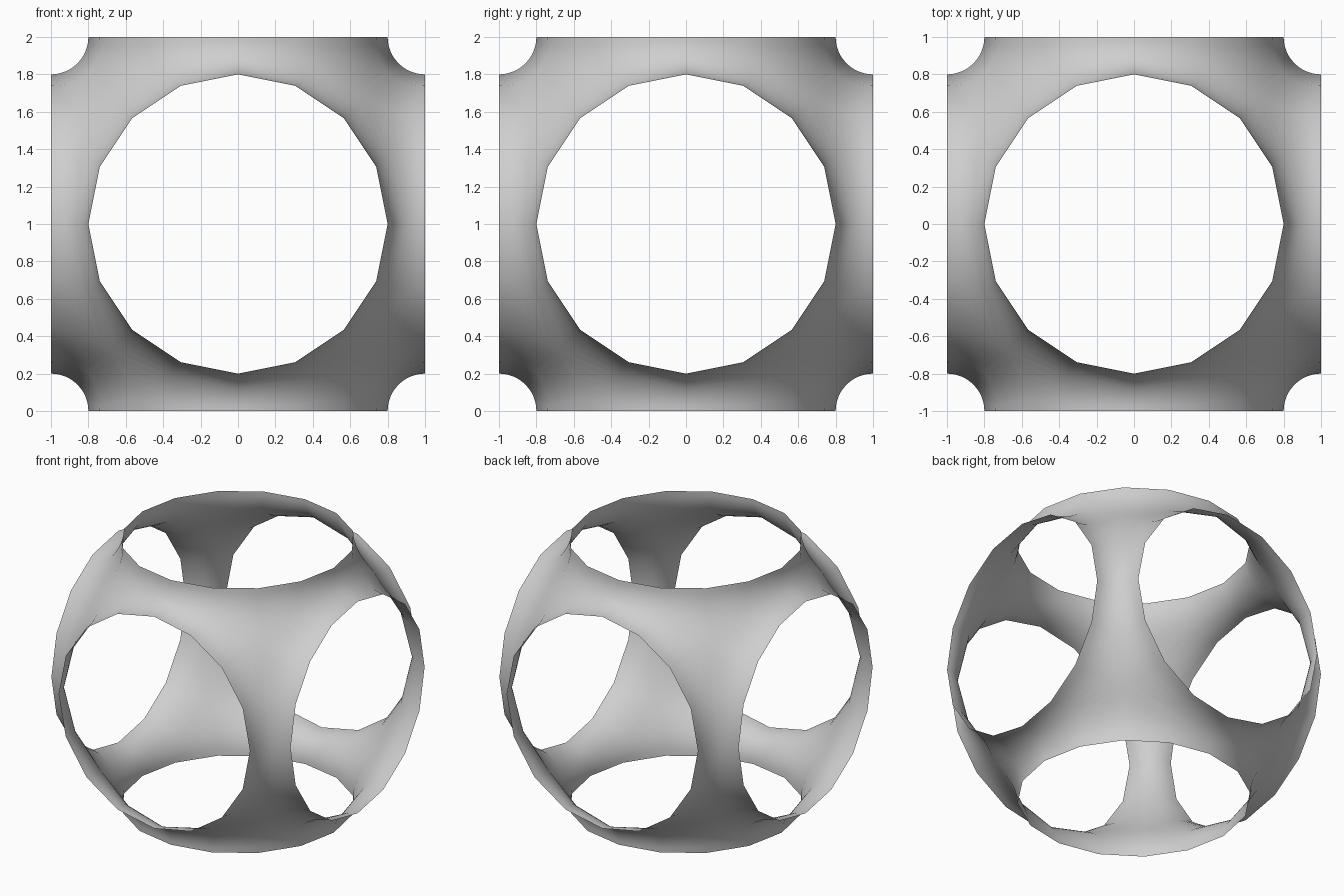
import bpy, bmesh
from math import sin, cos, pi, sqrt
from mathutils import Vector, Matrix

if "Cube" in bpy.data.objects:
    bpy.data.objects.remove(bpy.data.objects["Cube"], do_unlink=True)

HOLE = 0.8                            # radius of the six round openings
NECK = 1 - (1 - HOLE) / sqrt(2)       # narrowest point between two openings
CORNER = 0.672                        # bulge point on the cube diagonals
SIDES = 16
ROWS = 6
HANDLE = 0.346                        # handle ratio of a 45 degree arc


def seam_height(y):
    """Ridge from the neck to the corner bulge, as a Hermite curve."""
    s = y / CORNER
    blend = 3 * s**2 - 2 * s**3
    return NECK + (CORNER - NECK) * blend - 0.5 * CORNER * (s**3 - s**2)


def rib(angle, u):
    """Curved rib from the rim of the top opening down to the ridge."""
    rim = Vector((HOLE * cos(angle), HOLE * sin(angle), 1))
    y = CORNER * sin(angle) / sin(pi / 4)
    h = seam_height(y)
    end = Vector((h, y, h))
    slope = (seam_height(y + 0.001) - seam_height(y - 0.001)) / 0.002
    direction = Vector((1, 0, -1)) + Vector((slope, 1, slope)) * (u * 2 / 3)
    reach = HANDLE * (end - rim).length
    a = rim - Vector((0, 0, reach))
    b = end - direction.normalized() * reach
    for i in range(ROWS + 1):
        t = i / ROWS
        yield (rim * (1 - t)**3 + a * 3 * t * (1 - t)**2
               + b * 3 * t**2 * (1 - t) + end * t**3)


def add_collar(bm, turn):
    """Flared collar around one opening, turned to its cube side."""
    columns = []
    for k in range(SIDES):
        quarter = (k + 1) // 4
        local = k - 4 * quarter
        angle = abs(local) * 2 * pi / SIDES
        flip = -1 if local < 0 else 1
        spin = turn @ Matrix.Rotation(quarter * pi / 2, 3, 'Z')
        columns.append([bm.verts.new(spin @ Vector((p.x, flip * p.y, p.z)))
                        for p in rib(angle, abs(local) / 2)])
    for k in range(SIDES):
        c, d = columns[k], columns[(k + 1) % SIDES]
        for i in range(ROWS):
            bm.faces.new((c[i], c[i + 1], d[i + 1], d[i]))


# Six collars joined into one open shell
bm = bmesh.new()
turns = [Matrix.Rotation(q * pi / 2, 3, 'X') for q in range(4)]
turns += [Matrix.Rotation(s * pi / 2, 3, 'Y') for s in (-1, 1)]
for turn in turns:
    add_collar(bm, turn)
bmesh.ops.remove_doubles(bm, verts=bm.verts, dist=0.001)
bmesh.ops.translate(bm, verts=bm.verts, vec=(0, 0, 1))
for face in bm.faces:
    face.smooth = True
mesh = bpy.data.meshes.new("lattice_shell")
bm.to_mesh(mesh)
bm.free()
shell = bpy.data.objects.new("lattice_shell", mesh)
bpy.context.collection.objects.link(shell)

# Plain grey material
grey = bpy.data.materials.new("light_grey")
grey.use_nodes = True
colour = (0.62, 0.62, 0.62, 1)
grey.diffuse_color = colour
grey.node_tree.nodes["Principled BSDF"].inputs["Base Color"].default_value = colour
mesh.materials.append(grey)
